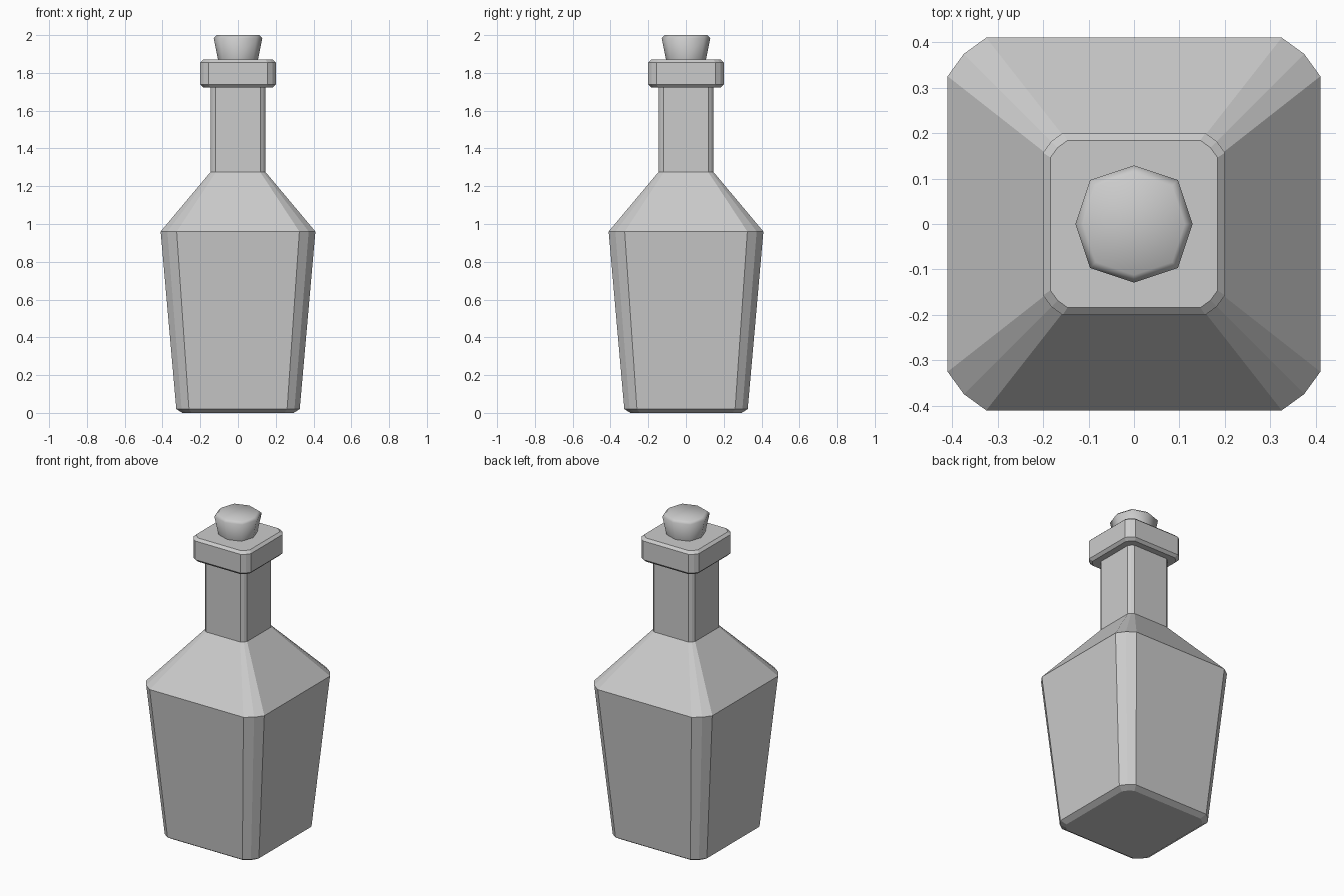
import bpy, bmesh, math

if "Cube" in bpy.data.objects:
    bpy.data.objects.remove(bpy.data.objects["Cube"])


def loft(name, rings, smooth=False):
    """Skin a stack of equal-sized point rings and cap both ends."""
    bm = bmesh.new()
    loops = [[bm.verts.new(p) for p in ring] for ring in rings]
    for a, b in zip(loops, loops[1:]):
        n = len(a)
        for i in range(n):
            j = (i + 1) % n
            bm.faces.new((a[i], a[j], b[j], b[i]))
    bm.faces.new(loops[0][::-1])
    bm.faces.new(loops[-1])
    bmesh.ops.recalc_face_normals(bm, faces=bm.faces)
    for f in bm.faces:
        f.smooth = smooth
    me = bpy.data.meshes.new(name)
    bm.to_mesh(me)
    bm.free()
    ob = bpy.data.objects.new(name, me)
    bpy.context.collection.objects.link(ob)
    return ob


def rounded_square(h, a, z):
    """Square of half-width h whose corners are cut by two facets."""
    m = a + (h - a) * 0.58
    pts = []
    for k in range(4):
        c, s = round(math.cos(k * math.pi / 2)), round(math.sin(k * math.pi / 2))
        pts += [(x * c - y * s, x * s + y * c, z) for x, y in ((h, a), (m, m), (a, h))]
    return pts


def octagon(r, z):
    """Slightly squarish octagon with points on the axes."""
    return [(r * k * math.cos(i * math.pi / 4), r * k * math.sin(i * math.pi / 4), z)
            for i in range(8) for k in [1.06 if i % 2 else 1.0]]


# Body, shoulder, neck and collar as one shell: (half-width, corner start, height)
profile = [
    (0.295, 0.245, 0.0), (0.327, 0.26, 0.02), (0.41, 0.325, 0.96),
    (0.146, 0.118, 1.275), (0.146, 0.118, 1.722), (0.184, 0.146, 1.722),
    (0.2, 0.157, 1.738), (0.2, 0.157, 1.855), (0.184, 0.146, 1.87),
]
loft("bottle", [rounded_square(*p) for p in profile])

# Tapered stopper with a softened top edge
loft("stopper", [octagon(r, z) for r, z in
                 ((0.103, 1.85), (0.106, 1.87), (0.129, 1.985), (0.112, 2.0))], smooth=True)
